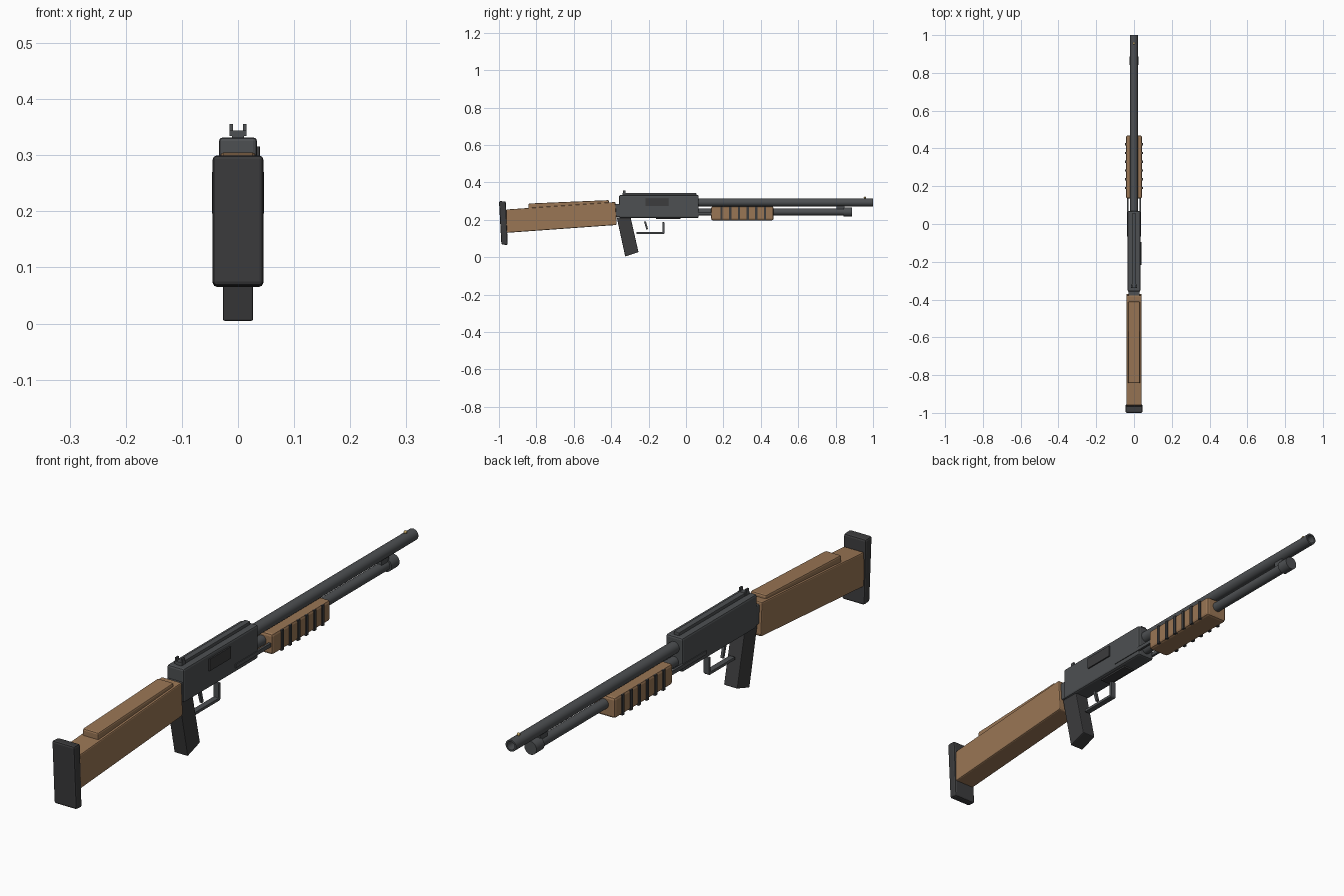
import bpy, bmesh
from math import radians
from mathutils import Vector

if "Cube" in bpy.data.objects:
    bpy.data.objects.remove(bpy.data.objects["Cube"])


def material(name, col):
    m = bpy.data.materials.new(name)
    m.diffuse_color = (*col, 1)
    m.use_nodes = True
    m.node_tree.nodes["Principled BSDF"].inputs["Base Color"].default_value = m.diffuse_color
    return m


WOOD = material("wood", (0.32, 0.18, 0.09))
STEEL = material("steel", (0.075, 0.08, 0.085))
DARK = material("dark_polymer", (0.045, 0.045, 0.047))
BRASS = material("brass", (0.6, 0.42, 0.15))


def finish(name, bm, mat, bevel=0.0, segments=2):
    bmesh.ops.recalc_face_normals(bm, faces=bm.faces[:])
    me = bpy.data.meshes.new(name)
    bm.to_mesh(me)
    bm.free()
    ob = bpy.data.objects.new(name, me)
    bpy.context.collection.objects.link(ob)
    me.materials.append(mat)
    if bevel:
        mod = ob.modifiers.new("bevel", 'BEVEL')
        mod.width, mod.segments = bevel, segments
        mod.limit_method = 'ANGLE'
    return ob


def prism(name, pts, x0, x1, mat, bevel=0.0):
    """Extrude a (y, z) side profile from x0 to x1."""
    bm = bmesh.new()
    face = bm.faces.new([bm.verts.new((x0, y, z)) for y, z in pts])
    ext = bmesh.ops.extrude_face_region(bm, geom=[face])
    verts = [v for v in ext["geom"] if isinstance(v, bmesh.types.BMVert)]
    bmesh.ops.translate(bm, verts=verts, vec=(x1 - x0, 0, 0))
    return finish(name, bm, mat, bevel)


def box(name, x, y, z, mat, bevel=0.0):
    pts = [(y[0], z[0]), (y[1], z[0]), (y[1], z[1]), (y[0], z[1])]
    return prism(name, pts, x[0], x[1], mat, bevel)


def tube(name, y0, y1, z, r, mat, bore=0.0, sides=32):
    """Cylinder along y, with an optional recessed bore at the front end."""
    bm = bmesh.new()
    bmesh.ops.create_cone(bm, cap_ends=True, segments=sides, radius1=r, radius2=r, depth=y1 - y0)
    if bore:
        end = max((f for f in bm.faces), key=lambda f: f.calc_center_median().z)
        bmesh.ops.inset_region(bm, faces=[end], thickness=r - bore)
        bmesh.ops.translate(bm, verts=end.verts[:], vec=(0, 0, 0))
        ext = bmesh.ops.extrude_discrete_faces(bm, faces=[end])
        bmesh.ops.translate(bm, verts=ext["faces"][0].verts[:], vec=(0, 0, -0.04))
    for v in bm.verts:
        v.co = Vector((v.co.x, v.co.z + (y0 + y1) / 2, z - v.co.y))
    ob = finish(name, bm, mat)
    bpy.ops.object.select_all(action='DESELECT')
    bpy.context.view_layer.objects.active = ob
    ob.select_set(True)
    bpy.ops.object.shade_smooth_by_angle(angle=radians(35))
    return ob


# Shoulder stock, raised comb and butt pad
prism("stock", [(-0.965, 0.13), (-0.375, 0.172), (-0.37, 0.18), (-0.378, 0.295), (-0.96, 0.255)],
      -0.04, 0.04, WOOD, 0.008)
prism("comb", [(-0.843, 0.25), (-0.41, 0.28), (-0.412, 0.305), (-0.843, 0.287)],
      -0.032, 0.032, WOOD, 0.006)
prism("butt_pad", [(-0.987, 0.068), (-0.953, 0.065), (-0.963, 0.298), (-1.0, 0.3)],
      -0.045, 0.045, DARK, 0.007)
box("stock_tang", (-0.03, 0.03), (-0.40, -0.345), (0.215, 0.285), STEEL, 0.004)

# Receiver with sight rib, ejection port and loading gate
box("receiver", (-0.034, 0.034), (-0.358, 0.068), (0.21, 0.332), STEEL, 0.007)
box("top_rib", (-0.011, 0.011), (-0.34, 0.055), (0.328, 0.343), STEEL, 0.002)
box("ejection_port", (0.03, 0.039), (-0.216, -0.094), (0.273, 0.316), DARK, 0.001)
box("loading_gate", (-0.02, 0.02), (-0.16, -0.03), (0.204, 0.215), DARK, 0.001)

# Rear sight with two prongs
box("rear_sight_base", (-0.015, 0.015), (-0.34, -0.32), (0.334, 0.344), STEEL)
for s, n in ((-1, "left"), (1, "right")):
    xs = sorted((s * 0.009, s * 0.015))
    box("rear_sight_" + n, xs, (-0.337, -0.323), (0.34, 0.356), STEEL)

# Pistol grip, trigger and guard
prism("pistol_grip", [(-0.37, 0.212), (-0.297, 0.216), (-0.254, 0.027), (-0.325, 0.004)],
      -0.027, 0.027, DARK, 0.003)
prism("trigger", [(-0.225, 0.192), (-0.214, 0.192), (-0.203, 0.15), (-0.212, 0.147)],
      -0.005, 0.005, STEEL)
prism("trigger_guard", [(-0.265, 0.123), (-0.12, 0.123), (-0.115, 0.128), (-0.115, 0.187),
                        (-0.126, 0.187), (-0.126, 0.134), (-0.265, 0.134)],
      -0.011, 0.011, STEEL, 0.002)

# Barrel, magazine tube and fittings
tube("barrel", 0.05, 1.0, 0.293, 0.021, STEEL, bore=0.015)
tube("magazine_tube", 0.05, 0.85, 0.242, 0.018, STEEL)
tube("magazine_cap", 0.842, 0.888, 0.242, 0.024, STEEL)
box("barrel_bracket", (-0.01, 0.01), (0.805, 0.848), (0.25, 0.28), STEEL)
bm = bmesh.new()
bmesh.ops.create_uvsphere(bm, u_segments=12, v_segments=8, radius=0.006)
bmesh.ops.translate(bm, verts=bm.verts[:], vec=(0, 0.956, 0.318))
finish("front_bead", bm, BRASS)

# Pump fore-end with action bars and grip ribs on both sides
box("fore_end", (-0.043, 0.043), (0.135, 0.468), (0.197, 0.272), WOOD, 0.009)
for s, n in ((-1, "left"), (1, "right")):
    xs = sorted((s * 0.028, s * 0.037))
    box("action_bar_" + n, xs, (-0.065, 0.16), (0.226, 0.24), STEEL)
    xs = sorted((s * 0.037, s * 0.0465))
    for i in range(6):
        y = 0.19 + i * 0.0465
        box(f"grip_rib_{n}_{i + 1}", xs, (y - 0.006, y + 0.006), (0.196, 0.27), DARK)
